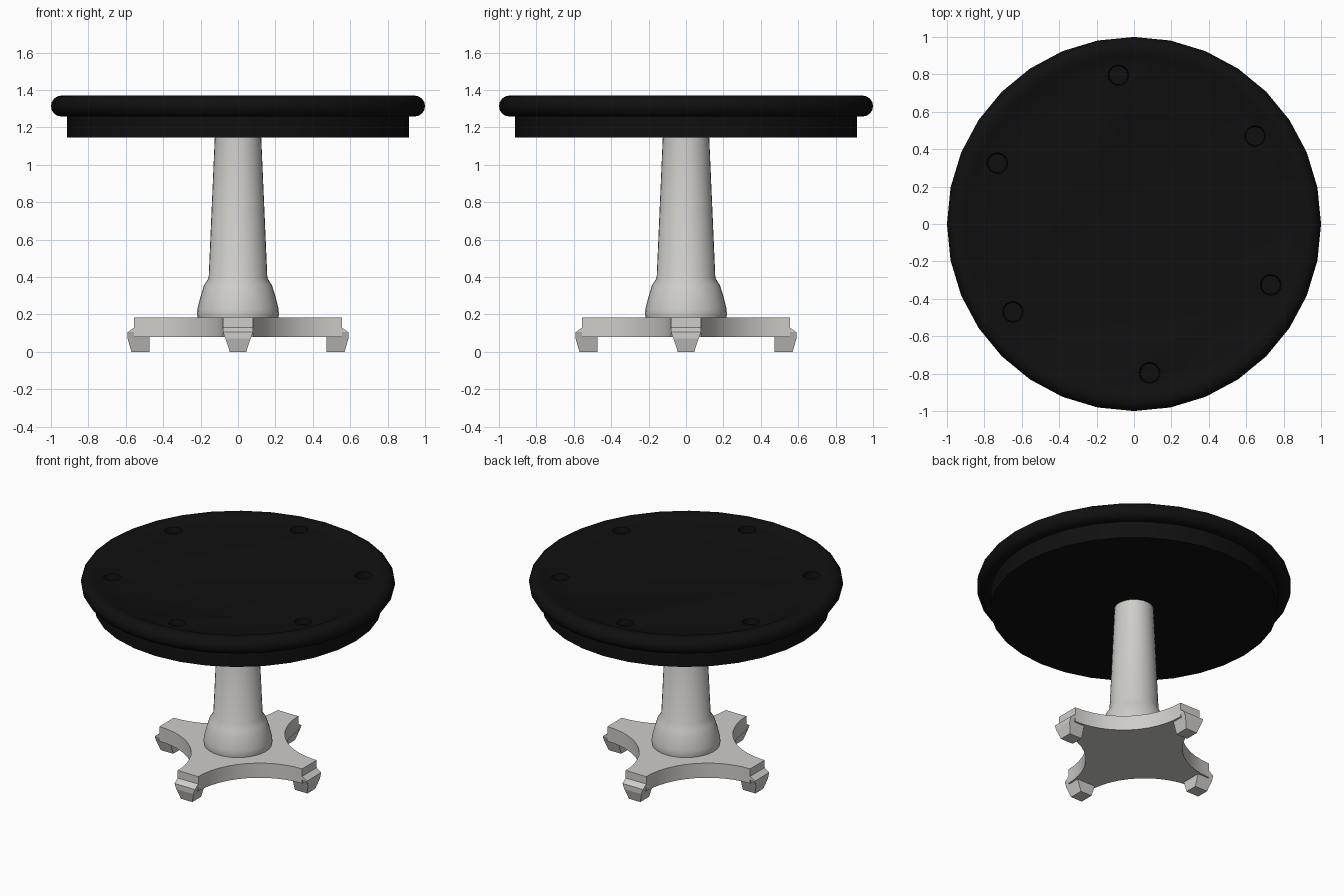
import bpy, bmesh
from math import sin, cos, pi, radians
from mathutils import Matrix, Vector

cube = bpy.data.objects.get("Cube")
if cube:
    bpy.data.objects.remove(cube, do_unlink=True)


def material(name, rgb):
    mat = bpy.data.materials.new(name)
    mat.use_nodes = True
    mat.diffuse_color = (*rgb, 1)
    bsdf = next(n for n in mat.node_tree.nodes if n.type == 'BSDF_PRINCIPLED')
    bsdf.inputs["Base Color"].default_value = (*rgb, 1)
    return mat


black = material("black_lacquer", (0.005, 0.005, 0.005))
grey = material("pale_grey", (0.62, 0.61, 0.59))


def finish(name, bm, mat, smooth_angle=None):
    bmesh.ops.recalc_face_normals(bm, faces=bm.faces)
    mesh = bpy.data.meshes.new(name)
    bm.to_mesh(mesh)
    bm.free()
    mesh.materials.append(mat)
    obj = bpy.data.objects.new(name, mesh)
    bpy.context.collection.objects.link(obj)
    if smooth_angle:
        smooth(obj, smooth_angle)
    return obj


def smooth(obj, angle):
    bpy.ops.object.select_all(action='DESELECT')
    obj.select_set(True)
    bpy.context.view_layer.objects.active = obj
    bpy.ops.object.shade_smooth_by_angle(angle=radians(angle))


def lathe(bm, profile, sides=32, centre=(0, 0)):
    """Revolve (radius, z) points and cap both ends."""
    rings = [[bm.verts.new((centre[0] + r * cos(2 * pi * i / sides),
                            centre[1] + r * sin(2 * pi * i / sides), z))
              for i in range(sides)] for r, z in profile]
    for a, b in zip(rings, rings[1:]):
        for i in range(sides):
            j = (i + 1) % sides
            bm.faces.new((a[i], a[j], b[j], b[i]))
    bm.faces.new(rings[0])
    bm.faces.new(rings[-1])


# Table top: skirt, rounded rim and slightly sunken playing surface
RIM, TUBE, RIM_Z, SURFACE = 0.944, 0.056, 1.314, 1.355
profile = [(0.915, 1.145), (0.915, 1.262)]
for k in range(9):
    a = -pi / 2 + pi * k / 8
    profile.append((RIM + TUBE * cos(a), RIM_Z + TUBE * sin(a)))
profile += [(0.905, 1.365), (0.885, SURFACE)]
bm = bmesh.new()
lathe(bm, profile)
table_top = finish("table_top", bm, black)

# Six cup recesses cut into the surface
bm = bmesh.new()
for k in range(6):
    a = radians(36 + 60 * k)
    lathe(bm, [(0.05, SURFACE - 0.04), (0.06, SURFACE + 0.03)], 16,
          (0.8 * cos(a), 0.8 * sin(a)))
cutter = finish("cup_cutter", bm, black)
cutter.hide_render = True
cut = table_top.modifiers.new("cups", 'BOOLEAN')
cut.operation = 'DIFFERENCE'
cut.solver = 'EXACT'
cut.object = cutter
bpy.context.view_layer.objects.active = table_top
bpy.ops.object.modifier_apply(modifier=cut.name)
bpy.data.objects.remove(cutter, do_unlink=True)
smooth(table_top, 35)

# Tapered pedestal with a flared foot
bm = bmesh.new()
lathe(bm, [(0.215, 0.18), (0.219, 0.2), (0.217, 0.23), (0.202, 0.29),
           (0.182, 0.355), (0.157, 0.395), (0.124, 1.15)])
finish("pedestal", bm, grey, 30)

# Four-armed base plate with concave quarter-circle sides
TIP, HALF, PLATE_LOW, PLATE_HIGH = 0.555, 0.08, 0.08, 0.183
bm = bmesh.new()
outline = []
for q in range(4):
    turn = Matrix.Rotation(q * pi / 2, 3, 'Z')
    for k in range(13):
        a = 1.5 * pi - k * pi / 24
        p = Vector((TIP + (TIP - HALF) * cos(a), TIP + (TIP - HALF) * sin(a), PLATE_LOW))
        outline.append(bm.verts.new(turn @ p))
plate = bm.faces.new(outline)
grown = bmesh.ops.extrude_face_region(bm, geom=[plate], use_keep_orig=True)
bmesh.ops.translate(bm, vec=(0, 0, PLATE_HIGH - PLATE_LOW),
                    verts=[v for v in grown["geom"] if isinstance(v, bmesh.types.BMVert)])
finish("base_plate", bm, grey, 30)

# Feet: stacked sections (z, outer reach, half width) that taper to the floor
sections = [(0.13, TIP, HALF), (0.105, 0.59, HALF), (0.07, 0.59, 0.067), (0, 0.57, 0.044)]
for q, side in enumerate(("left", "back", "right", "front")):
    bm = bmesh.new()
    rings = [[bm.verts.new(p) for p in ((0.473, -w, z), (out, -w, z), (out, w, z), (0.473, w, z))]
             for z, out, w in sections]
    for a, b in zip(rings, rings[1:]):
        for i in range(4):
            j = (i + 1) % 4
            bm.faces.new((a[i], a[j], b[j], b[i]))
    bm.faces.new(rings[0])
    bm.faces.new(rings[-1])
    bmesh.ops.rotate(bm, cent=(0, 0, 0), matrix=Matrix.Rotation(q * pi / 2, 3, 'Z'), verts=bm.verts)
    finish(side + "_foot", bm, grey)
